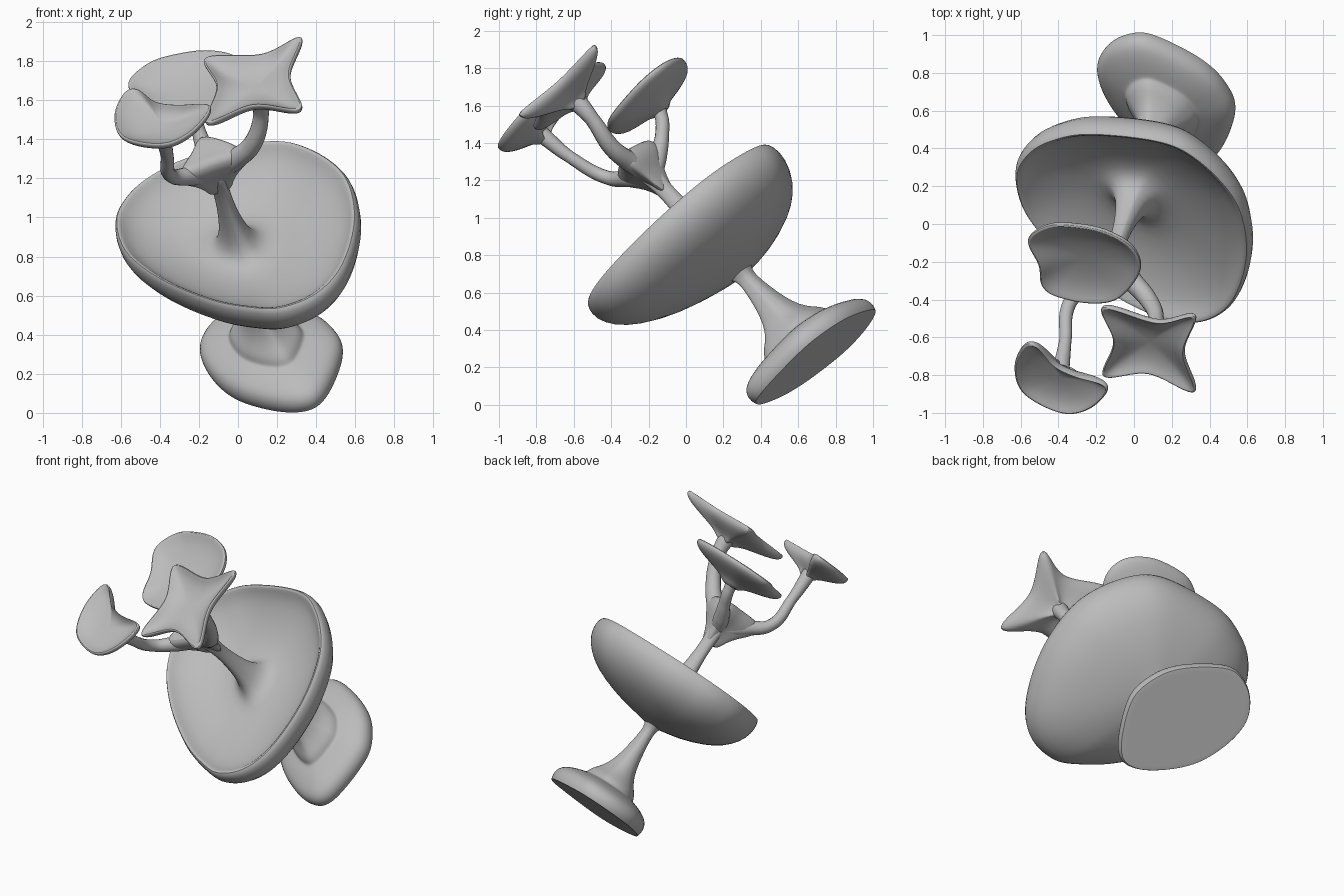
import bpy, bmesh, math
from mathutils import Vector

cube = bpy.data.objects.get("Cube")
if cube:
    bpy.data.objects.remove(cube, do_unlink=True)

# Single matte grey
grey = bpy.data.materials.new("matte grey")
grey.use_nodes = True
COLOUR = (0.5, 0.5, 0.5, 1)
grey.diffuse_color = COLOUR
grey.node_tree.nodes["Principled BSDF"].inputs["Base Color"].default_value = COLOUR

# Leaning frame: T is the stem direction, A and B span every dish
T = Vector((-0.22, -0.66, 0.72)).normalized()
A = (Vector((1, 0, 0)) - T * T.x).normalized()
B = T.cross(A)
FOOT = Vector((0.17, 0.68, 0.29))


def place(a, b, t):
    return FOOT + A * a + B * b + T * t


def smooth_loop(points, steps=5):
    """Closed Catmull-Rom curve through a few outline points."""
    pts = [Vector(p) for p in points]
    n, out = len(pts), []
    for i in range(n):
        p0, p1, p2, p3 = (pts[(i + k) % n] for k in (-1, 0, 1, 2))
        for s in range(steps):
            f = s / steps
            out.append(0.5 * (2 * p1 + (p2 - p0) * f
                              + (2 * p0 - 5 * p1 + 4 * p2 - p3) * f * f
                              + (3 * p1 - p0 - 3 * p2 + p3) * f ** 3))
    return out


def finish(ob):
    ob.data.materials.append(grey)
    bpy.ops.object.select_all(action='DESELECT')
    ob.select_set(True)
    bpy.context.view_layer.objects.active = ob
    bpy.ops.object.shade_smooth_by_angle(angle=math.radians(50))


def loft(name, outline, profile, centre=(0, 0, 0)):
    """Sweep an outline through (scale, height) steps along the stem direction."""
    loop = smooth_loop(outline)
    ca, cb, ct = centre
    bm = bmesh.new()
    rings = [[bm.verts.new(place(ca + p.x * s, cb + p.y * s, ct + h)) for p in loop]
             for s, h in profile]
    n = len(loop)
    for r0, r1 in zip(rings, rings[1:]):
        for i in range(n):
            j = (i + 1) % n
            bm.faces.new((r0[i], r0[j], r1[j], r1[i]))
    bm.faces.new(rings[0][::-1])
    bm.faces.new(rings[-1])
    bmesh.ops.recalc_face_normals(bm, faces=bm.faces)
    me = bpy.data.meshes.new(name)
    bm.to_mesh(me)
    bm.free()
    ob = bpy.data.objects.new(name, me)
    bpy.context.collection.objects.link(ob)
    sub = ob.modifiers.new("smooth", 'SUBSURF')
    sub.levels = sub.render_levels = 1
    finish(ob)


def arm(name, path):
    """Tapered tube through (a, b, t, radius) points."""
    cu = bpy.data.curves.new(name, 'CURVE')
    cu.dimensions = '3D'
    cu.bevel_depth = 1.0
    cu.bevel_resolution = 5
    cu.use_fill_caps = True
    sp = cu.splines.new('BEZIER')
    sp.bezier_points.add(len(path) - 1)
    for bp, (a, b, t, r) in zip(sp.bezier_points, path):
        bp.co = place(a, b, t)
        bp.radius = r
        bp.handle_left_type = bp.handle_right_type = 'AUTO'
    ob = bpy.data.objects.new(name, cu)
    bpy.context.collection.objects.link(ob)
    bpy.ops.object.select_all(action='DESELECT')
    ob.select_set(True)
    bpy.context.view_layer.objects.active = ob
    bpy.ops.object.convert(target='MESH')
    finish(bpy.context.view_layer.objects.active)


# Foot: flat-bottomed pebble, stepped bell and lower stem
foot_outline = [(.375, -.06), (.32, .13), (.19, .27), (-.03, .38), (-.17, .395), (-.31, .3),
                (-.375, .13), (-.31, -.09), (-.16, -.28), (.1, -.42), (.27, -.375)]
loft("foot_and_lower_stem", foot_outline, [
    (.5, -.04), (.965, -.04), (.975, -.04), (.98, -.035), (1.0, -.01), (.995, .02),
    (.95, .055), (.84, .08), (.7, .1), (.57, .112), (.53, .116), (.51, .128), (.48, .155),
    (.4, .185), (.28, .24), (.2, .33), (.15, .43), (.12, .52), (.13, .56), (.2, .6),
    (.22, .63)])

# Large bowl with the upper stem rising from its floor
bowl_outline = [(.665, -.02), (.6, .24), (.42, .465), (.2, .575), (-.2, .555), (-.42, .46),
                (-.55, .33), (-.61, .15), (-.555, -.11), (-.37, -.36), (-.11, -.58),
                (.1, -.69), (.27, -.735), (.45, -.68), (.58, -.53), (.655, -.28)]
loft("bowl_and_upper_stem", bowl_outline, [
    (.07, .57), (.14, .585), (.37, .605), (.65, .66), (.82, .715), (.95, .79), (1.01, .875),
    (1.0, .94), (.975, .965), (.95, .955), (.9, .915), (.8, .87), (.6, .815), (.4, .785),
    (.24, .785), (.15, .83), (.105, .92), (.075, 1.05), (.065, 1.18), (.08, 1.27),
    (.1, 1.33)])

# Solid webbed hub where the three arms part
hub_outline = [(.2, -.055), (.1, .06), (-.04, .13), (-.1, .01), (-.16, -.15), (.03, -.11)]
loft("arm_hub", hub_outline, [
    (.3, 1.18), (.4, 1.25), (.65, 1.32), (.9, 1.37), (1.0, 1.41), (.96, 1.45),
    (.78, 1.475), (.4, 1.47)])

arm("star_arm", [(0, 0, 1.3, .05), (.13, -.04, 1.41, .055), (.24, -.06, 1.51, .048),
                 (.325, -.035, 1.68, .04), (.34, -.03, 1.83, .055)])
arm("bean_arm", [(0, 0, 1.3, .05), (-.1, -.1, 1.4, .05), (-.185, -.185, 1.5, .037),
                 (-.16, -.26, 1.72, .033), (-.14, -.29, 1.91, .045)])
arm("rear_arm", [(0, 0, 1.3, .05), (-.03, .08, 1.36, .05), (-.055, .18, 1.44, .037),
                 (-.07, .25, 1.53, .036), (-.075, .265, 1.61, .055)])

# Three shallow dishes sharing one section
dish = [(.16, -.125), (.22, -.105), (.35, -.085), (.6, -.064), (.85, -.04), (.96, -.02),
        (1.0, -.002), (.995, .014), (.96, .02), (.89, .008), (.72, -.015), (.4, -.032),
        (.1, -.035)]
star = [(.258, .275), (.05, .19), (-.255, .24), (-.19, 0), (-.25, -.265), (0, -.19),
        (.255, -.28), (.192, 0)]
bean = [(.265, .03), (.174, -.14), (.015, -.21), (-.195, -.11), (-.245, .073),
        (-.195, .235), (-.125, .25), (-.03, .13), (.09, .075)]
rear = [(.315, .01), (.275, .17), (.13, .255), (-.04, .268), (-.19, .235), (-.3, .11),
        (-.24, -.06), (-.225, -.2), (-.15, -.265), (.04, -.28), (.2, -.21)]
loft("star_dish", star, dish, (.335, -.03, 1.9))
loft("bean_dish", bean, dish, (-.128, -.302, 1.995))
loft("rear_dish", rear, dish, (-.077, .272, 1.66))
